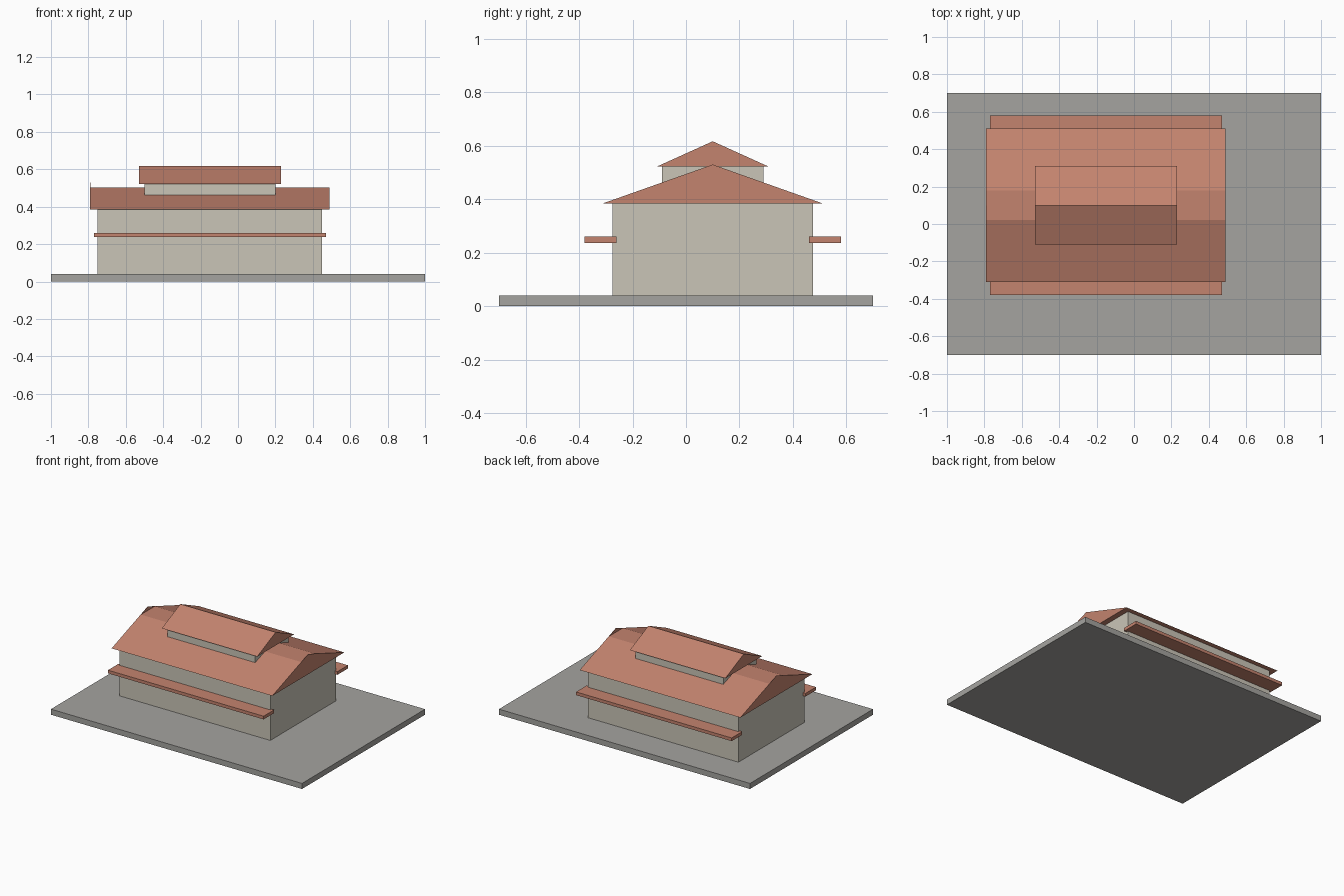
import bpy
import bmesh

if "Cube" in bpy.data.objects:
    bpy.data.objects.remove(bpy.data.objects["Cube"], do_unlink=True)

CX, CY = -0.15, 0.10  # centre of the building on the plot


def material(name, rgb):
    linear = [(c / 255) ** 2.2 for c in rgb] + [1.0]
    mat = bpy.data.materials.new(name)
    mat.use_nodes = True
    mat.diffuse_color = linear
    mat.node_tree.nodes["Principled BSDF"].inputs["Base Color"].default_value = linear
    return mat


def add_object(name, bm, mat):
    bmesh.ops.recalc_face_normals(bm, faces=bm.faces)
    mesh = bpy.data.meshes.new(name)
    bm.to_mesh(mesh)
    bm.free()
    mesh.materials.append(mat)
    obj = bpy.data.objects.new(name, mesh)
    bpy.context.collection.objects.link(obj)
    return obj


def prism(name, profile, half_x, mat, cx=CX):
    """Extrude a (y, z) profile along x."""
    bm = bmesh.new()
    face = bm.faces.new([bm.verts.new((cx - half_x, y, z)) for y, z in profile])
    out = bmesh.ops.extrude_face_region(bm, geom=[face], use_keep_orig=True)
    verts = [v for v in out["geom"] if isinstance(v, bmesh.types.BMVert)]
    bmesh.ops.translate(bm, verts=verts, vec=(2 * half_x, 0, 0))
    return add_object(name, bm, mat)


def box(name, half_x, y0, y1, z0, z1, mat, cx=CX):
    return prism(name, [(y0, z0), (y1, z0), (y1, z1), (y0, z1)], half_x, mat, cx)


stone = material("grey paving", (163, 162, 158))
plaster = material("beige plaster", (201, 196, 182))
tile = material("terracotta tile", (194, 130, 110))

# Plot and main walls
box("ground_slab", 1.0, -0.7, 0.7, 0, 0.04, stone, cx=0)
box("main_walls", 0.6, CY - 0.375, CY + 0.375, 0.04, 0.385, plaster)

# Awnings along both long sides
for name, side in (("front_awning", -1), ("back_awning", 1)):
    y0, y1 = sorted((CY + side * 0.36, CY + side * 0.48))
    box(name, 0.62, y0, y1, 0.237, 0.26, tile)

# Main roof with a flat, cut-off ridge
EAVE, APEX, CUT = 0.385, 0.53, 0.502
flat = 0.41 * (APEX - CUT) / (APEX - EAVE)
prism("main_roof", [(CY - 0.41, EAVE), (CY + 0.41, EAVE),
                    (CY + flat, CUT), (CY - flat, CUT)], 0.64, tile)

# Thin gable tips standing above the flat ridge at each end
for name, side in (("left_gable_tip", 1), ("right_gable_tip", -1)):
    prism(name, [(CY - flat, CUT), (CY + flat, CUT), (CY, APEX)],
          0.001, tile, cx=CX + side * 0.639)

# Raised clerestory and its small roof
box("clerestory_walls", 0.35, CY - 0.19, CY + 0.19, 0.45, 0.522, plaster)
prism("clerestory_roof", [(CY - 0.21, 0.522), (CY + 0.21, 0.522), (CY, 0.617)],
      0.38, tile)
